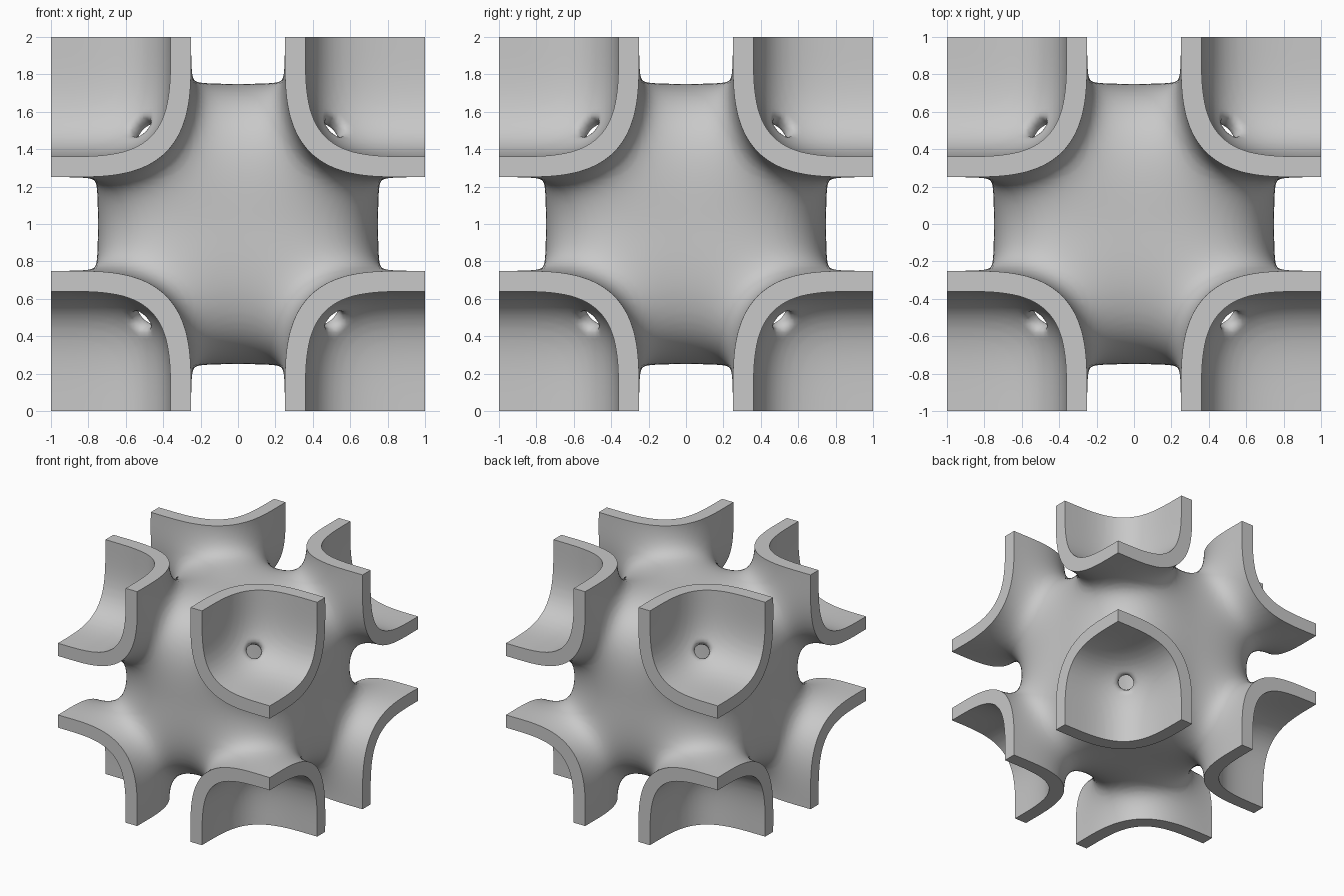
import bpy, bmesh, math
from mathutils import Vector
from itertools import product


if "Cube" in bpy.data.objects:
    bpy.data.objects.remove(bpy.data.objects["Cube"], do_unlink=True)

N = 44                                   # grid steps along one octant
OUTER, OUTER_POW, BLEND = 0.735, 3.15, 0.13
INNER, INNER_POW = 0.64, 3.8
HOLE, HOLE_BLEND = 0.06, 0.02

# Chamber centres on a body-centred lattice around the octant
centres = list(product((0, 2), repeat=3)) + list(product((-1, 1), repeat=3))
outer_tab = {c: [abs(i / N - c) ** OUTER_POW for i in range(N + 1)] for c in (-1, 0, 1, 2)}
inner_tab = {c: [abs(i / N - c) ** INNER_POW for i in range(N + 1)] for c in (0, 1)}


def wall(i, j, k):
    """Signed field: negative inside the wall of the shell."""
    # outer skin: rounded cubes blended into one another
    total = 0
    for a, b, c in centres:
        d = (outer_tab[a][i] + outer_tab[b][j] + outer_tab[c][k]) ** (1 / OUTER_POW)
        total += math.exp(-d / BLEND)
    outer = -BLEND * math.log(total) - OUTER
    # inner skin: squarer chambers joined by narrow diagonal holes
    room = min((inner_tab[c][i] + inner_tab[c][j] + inner_tab[c][k]) ** (1 / INNER_POW)
               for c in (0, 1)) - INNER
    p = Vector((i, j, k)) / N
    tube = math.sqrt(max(0, p.length_squared - sum(p) ** 2 / 3)) - HOLE
    h = max(HOLE_BLEND - abs(room - tube), 0) / HOLE_BLEND
    inner = min(room, tube) - h * h * HOLE_BLEND / 4
    return max(outer, -inner)


cache = {}


def field(node):
    """Field at a grid node, folded by the mirror symmetry of the cell."""
    key = tuple(sorted(N - abs(N - abs(n)) for n in node))
    if key not in cache:
        cache[key] = wall(*key)
    return cache[key]


def shifted(node, axis, step):
    moved = list(node)
    moved[axis] += step
    return tuple(moved)


# One vertex in every grid cell that the skin passes through
bm = bmesh.new()
corners = list(product((0, 1), repeat=3))
cell_edges = [(c, shifted(c, a, 1)) for c in corners for a in range(3) if c[a] == 0]
cells = {}
for cell in product(range(-1, N + 1), repeat=3):
    val = {c: field((cell[0] + c[0], cell[1] + c[1], cell[2] + c[2])) for c in corners}
    if min(val.values()) < 0 <= max(val.values()):
        hits = []
        for a, b in cell_edges:
            if (val[a] < 0) != (val[b] < 0):
                hits.append(Vector(a).lerp(Vector(b), val[a] / (val[a] - val[b])))
        cells[cell] = bm.verts.new((Vector(cell) + sum(hits, Vector()) / len(hits)) / N)

# One quad around every grid edge that crosses the skin
for node in list(cells):
    for a in range(3):
        b, c = (a + 1) % 3, (a + 2) % 3
        if node[b] < 0 or node[c] < 0:
            continue
        start, end = field(node) < 0, field(shifted(node, a, 1)) < 0
        if start != end:
            back = shifted(node, c, -1)
            ring = [shifted(back, b, -1), back, node, shifted(node, b, -1)]
            quad = [cells[r] for r in ring]
            bm.faces.new(quad if start else quad[::-1])

# Trim to the octant
axes = [Vector((1, 0, 0)), Vector((0, 1, 0)), Vector((0, 0, 1))]
for axis in axes:
    for co, no in ((axis * 0, -axis), (axis, axis)):
        bmesh.ops.bisect_plane(bm, geom=bm.verts[:] + bm.edges[:] + bm.faces[:],
                               dist=1e-5, plane_co=co, plane_no=no, clear_outer=True)


def on_side(vert, a):
    return vert.co[a] > 1 - 1e-4


# Flat cut rims on the three outer sides
for a in range(3):
    ends = [v for v in bm.verts if on_side(v, a) and on_side(v, (a + 1) % 3)]
    if len(ends) == 2:
        bm.edges.new(ends)
for a, axis in enumerate(axes):
    rim = [e for e in bm.edges if len(e.link_faces) < 2 and all(on_side(v, a) for v in e.verts)]
    made = bmesh.ops.triangle_fill(bm, edges=rim, use_beauty=True, normal=axis)["geom"]
    for f in made:
        if isinstance(f, bmesh.types.BMFace):
            f.normal_update()
            if f.normal.dot(axis) < 0:
                f.normal_flip()

mesh = bpy.data.meshes.new("lattice_shell")
bm.to_mesh(mesh)
bm.free()
shell = bpy.data.objects.new("lattice_shell", mesh)
bpy.context.collection.objects.link(shell)
shell.location.z = 1

# Plain grey material
grey = bpy.data.materials.new("plain_grey")
grey.use_nodes = True
colour = (0.58, 0.58, 0.58, 1)
grey.diffuse_color = colour
grey.node_tree.nodes["Principled BSDF"].inputs["Base Color"].default_value = colour
mesh.materials.append(grey)

# Smooth skin with sharp rims, mirrored to the full cell
bpy.ops.object.select_all(action="DESELECT")
shell.select_set(True)
bpy.context.view_layer.objects.active = shell
bpy.ops.object.shade_smooth_by_angle(angle=math.radians(40))
mirror = shell.modifiers.new("mirror", "MIRROR")
mirror.use_axis = (True, True, True)
mirror.use_clip = True
mirror.merge_threshold = 1e-4
